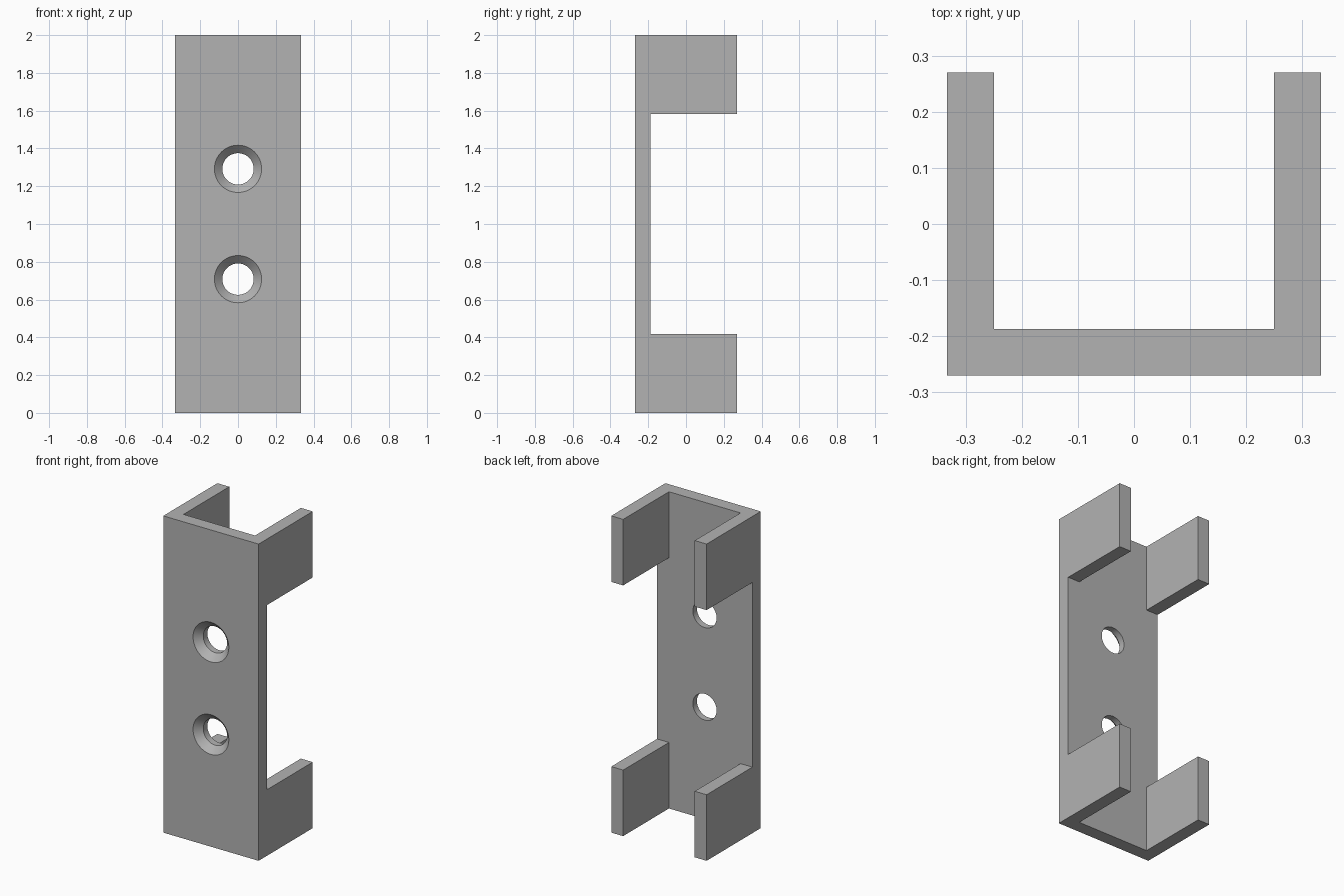
import bpy
import bmesh
from math import radians
from mathutils import Matrix, Vector

if "Cube" in bpy.data.objects:
    bpy.data.objects.remove(bpy.data.objects["Cube"], do_unlink=True)

HALF_W, HALF_D, HEIGHT = 0.333, 0.27, 2.0
WALL = 0.083
ARM_H = 0.417
HOLE_R, SINK_R = 0.083, 0.125
HOLE_Z = (0.708, 1.292)

grey = bpy.data.materials.new("plain grey")
grey.use_nodes = True
colour = (0.45, 0.45, 0.45, 1)
grey.diffuse_color = colour
grey.node_tree.nodes["Principled BSDF"].inputs["Base Color"].default_value = colour


def make_object(name, bm):
    bmesh.ops.recalc_face_normals(bm, faces=bm.faces)
    mesh = bpy.data.meshes.new(name)
    bm.to_mesh(mesh)
    bm.free()
    obj = bpy.data.objects.new(name, mesh)
    bpy.context.collection.objects.link(obj)
    return obj


# U-shaped channel, extruded upwards
inner_x, inner_y = HALF_W - WALL, -HALF_D + WALL
half = [(HALF_W, -HALF_D), (HALF_W, HALF_D), (inner_x, HALF_D), (inner_x, inner_y)]
profile = half + [(-x, y) for x, y in reversed(half)]
bm = bmesh.new()
base = bm.faces.new([bm.verts.new((x, y, 0)) for x, y in profile])
top = bmesh.ops.extrude_face_region(bm, geom=[base])["geom"]
bmesh.ops.translate(bm, vec=(0, 0, HEIGHT),
                    verts=[v for v in top if isinstance(v, bmesh.types.BMVert)])
bracket = make_object("bracket", bm)
bracket.data.materials.append(grey)

# Side opening that leaves an arm pair at each end
bm = bmesh.new()
bmesh.ops.create_cube(bm, size=1)
bmesh.ops.scale(bm, vec=(1, 1, HEIGHT - 2 * ARM_H), verts=bm.verts)
bmesh.ops.translate(bm, vec=(0, inner_y + 0.5, HEIGHT / 2), verts=bm.verts)
cutters = [make_object("opening_cutter", bm)]


# Countersunk screw holes: a cone at the front, then a straight bore
def frustum(name, r_front, r_back, y_front, y_back, z):
    bm = bmesh.new()
    place = Matrix.Translation(Vector((0, (y_front + y_back) / 2, z))) @ Matrix.Rotation(radians(-90), 4, "X")
    bmesh.ops.create_cone(bm, cap_ends=True, segments=64, radius1=r_front, radius2=r_back,
                          depth=y_back - y_front, matrix=place)
    return make_object(name, bm)


slope = SINK_R - HOLE_R
extra = 0.01
for z in HOLE_Z:
    cutters.append(frustum("bore_cutter", HOLE_R, HOLE_R, -HALF_D - 0.1, inner_y + 0.1, z))
    cutters.append(frustum("sink_cutter", SINK_R + extra, HOLE_R,
                           -HALF_D - extra, -HALF_D + slope, z))

# Cut the bracket, then discard the cutters
for cutter in cutters:
    cutter.hide_render = True
    mod = bracket.modifiers.new(cutter.name, "BOOLEAN")
    mod.operation = "DIFFERENCE"
    mod.solver = "EXACT"
    mod.object = cutter
bpy.context.view_layer.update()
graph = bpy.context.evaluated_depsgraph_get()
cut_mesh = bpy.data.meshes.new_from_object(bracket.evaluated_get(graph))
bracket.modifiers.clear()
bracket.data = cut_mesh
for cutter in cutters:
    bpy.data.objects.remove(cutter, do_unlink=True)

# Smooth hole walls with crisp edges
bpy.ops.object.select_all(action="DESELECT")
bracket.select_set(True)
bpy.context.view_layer.objects.active = bracket
bpy.ops.object.shade_smooth_by_angle(angle=radians(30))
